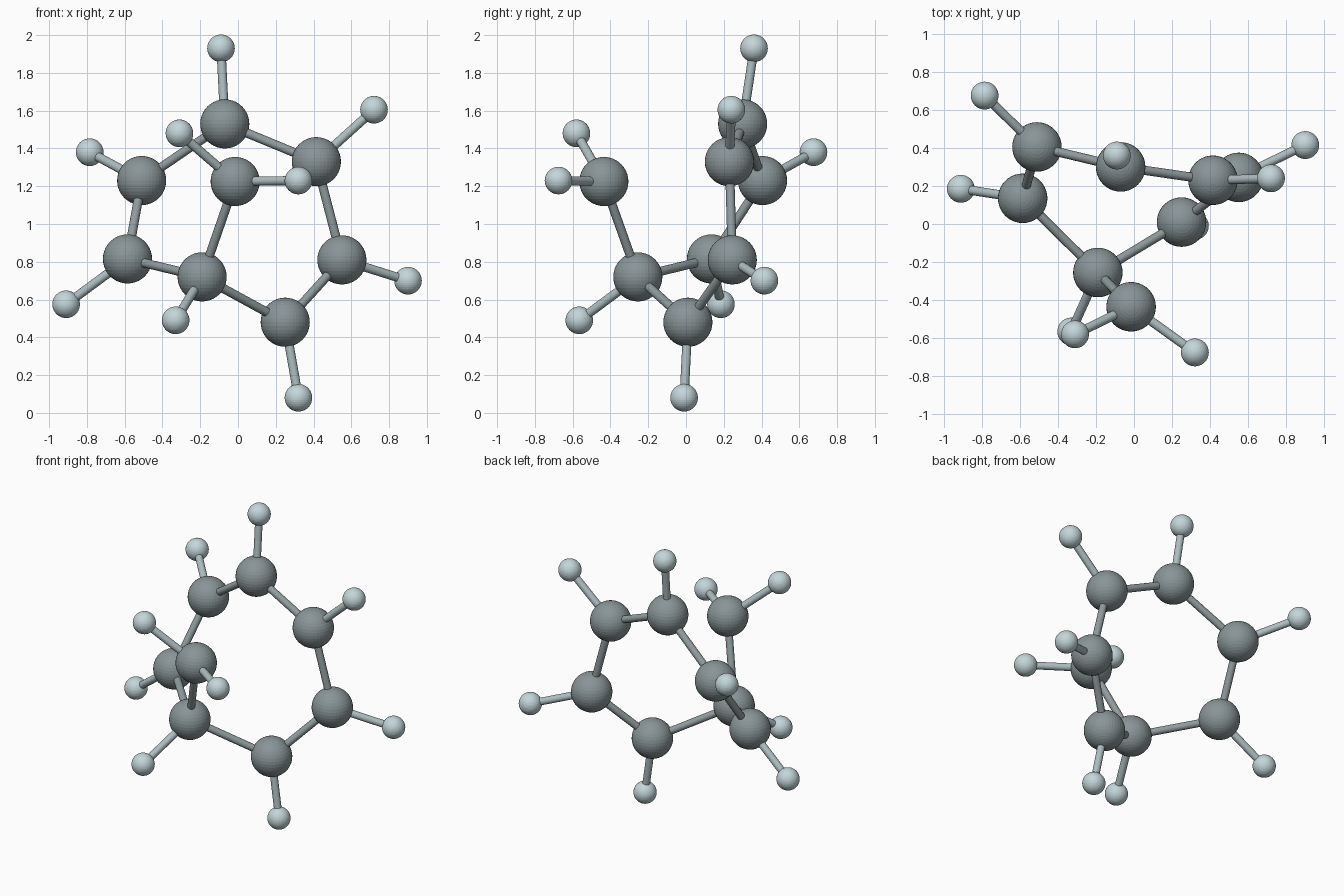
import bpy
from mathutils import Vector

if "Cube" in bpy.data.objects:
    bpy.data.objects.remove(bpy.data.objects["Cube"])

CARBON_R, HYDROGEN_R, BOND_R = 0.13, 0.073, 0.024


def material(name, rgb):
    m = bpy.data.materials.new(name)
    m.diffuse_color = (*rgb, 1)
    m.use_nodes = True
    m.node_tree.nodes["Principled BSDF"].inputs["Base Color"].default_value = m.diffuse_color
    return m


dark = material("slate_grey", (0.25, 0.30, 0.31))
pale = material("pale_blue_grey", (0.55, 0.67, 0.70))
rod_dark = material("rod_grey", (0.28, 0.33, 0.34))
rod_pale = material("rod_pale", (0.42, 0.51, 0.53))

# Large ball centres: seven-membered ring, then the side branch
carbons = [
    (-0.07, 0.30, 1.53), (0.415, 0.23, 1.33), (0.55, 0.245, 0.81),
    (0.25, 0.01, 0.48), (-0.19, -0.255, 0.72), (-0.585, 0.135, 0.815),
    (-0.51, 0.405, 1.23), (-0.015, -0.435, 1.225),
]
# Small balls: (index of large ball they hang on, centre)
hydrogens = [
    (0, (-0.09, 0.36, 1.93)), (1, (0.72, 0.24, 1.605)),
    (2, (0.90, 0.415, 0.70)), (3, (0.32, -0.01, 0.08)),
    (4, (-0.33, -0.565, 0.49)), (5, (-0.91, 0.185, 0.575)),
    (6, (-0.785, 0.675, 1.38)), (7, (-0.31, -0.58, 1.48)),
    (7, (0.32, -0.675, 1.23)),
]


def ball(name, centre, radius, mat):
    bpy.ops.mesh.primitive_uv_sphere_add(
        segments=40, ring_count=20, radius=radius, location=centre)
    ob = bpy.context.object
    ob.name = name
    ob.data.materials.append(mat)


def rod(name, a, b, mat):
    a, b = Vector(a), Vector(b)
    d = b - a
    bpy.ops.mesh.primitive_cylinder_add(
        vertices=20, radius=BOND_R, depth=d.length, location=(a + b) / 2,
        rotation=d.to_track_quat('Z', 'Y').to_euler())
    ob = bpy.context.object
    ob.name = name
    ob.data.materials.append(mat)
    bpy.ops.object.shade_smooth_by_angle()


# Large balls
for i, c in enumerate(carbons):
    ball(f"carbon_ball_{i + 1}", c, CARBON_R, dark)

# Rods round the ring and out to the branch
for i in range(7):
    rod(f"ring_rod_{i + 1}", carbons[i], carbons[(i + 1) % 7], rod_dark)
rod("branch_rod", carbons[4], carbons[7], rod_dark)

# Small balls with their rods
for i, (parent, h) in enumerate(hydrogens):
    ball(f"hydrogen_ball_{i + 1}", h, HYDROGEN_R, pale)
    rod(f"hydrogen_rod_{i + 1}", carbons[parent], h, rod_pale)
